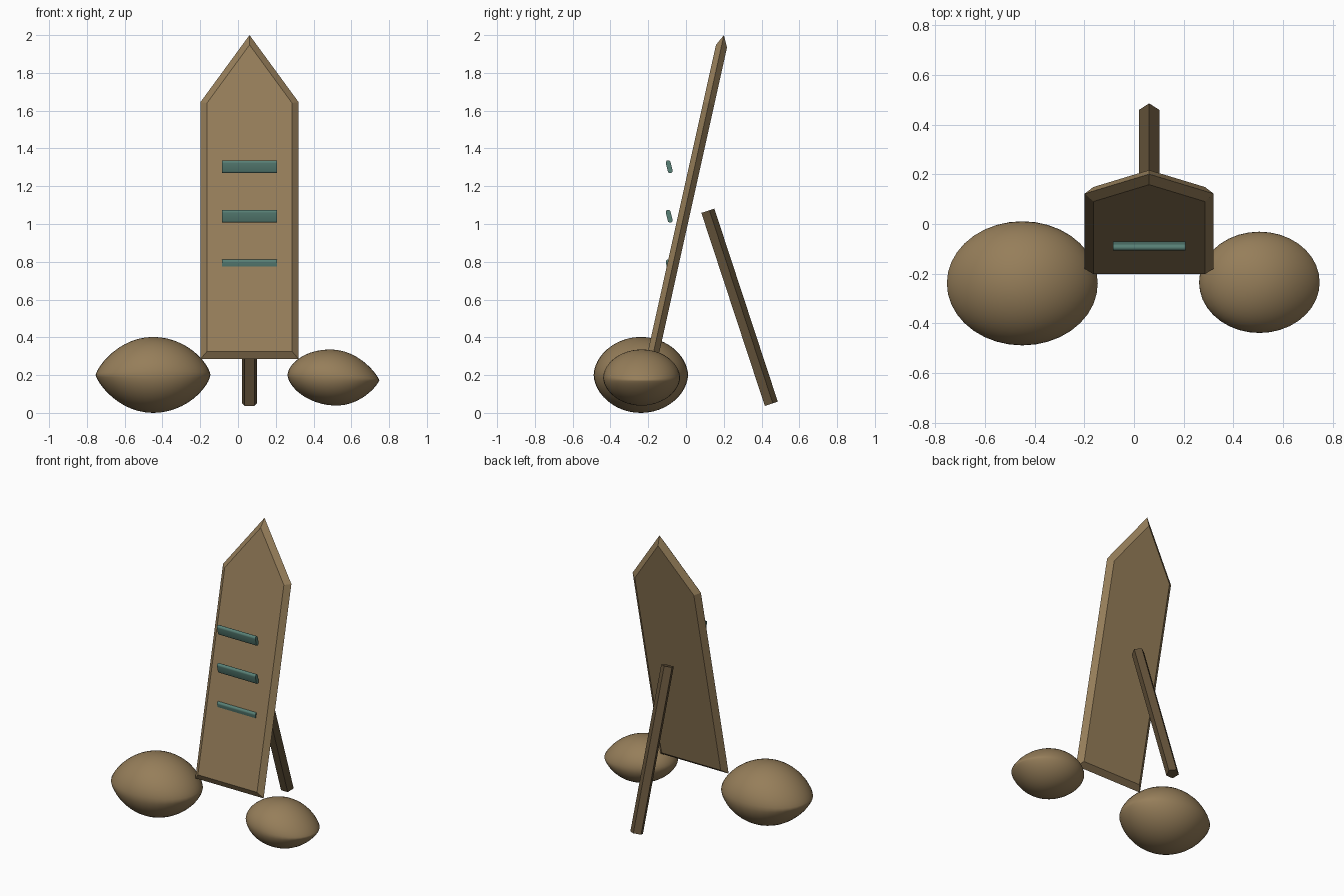
import bpy, bmesh
from math import sin, cos, pi, atan2, copysign
from mathutils import Vector

cube = bpy.data.objects.get("Cube")
if cube:
    bpy.data.objects.remove(cube, do_unlink=True)


def material(name, rgb):
    m = bpy.data.materials.new(name)
    m.use_nodes = True
    m.diffuse_color = (*rgb, 1)
    m.node_tree.nodes["Principled BSDF"].inputs["Base Color"].default_value = (*rgb, 1)
    return m


TAN = material("tan", (0.305, 0.209, 0.102))
BROWN = material("dark brown", (0.125, 0.085, 0.042))
TEAL = material("teal", (0.098, 0.216, 0.181))
MID = 0.061  # shared centre line of board, rungs and prop


def finish(bm, name, mat, smooth=None):
    bmesh.ops.recalc_face_normals(bm, faces=bm.faces)
    mesh = bpy.data.meshes.new(name)
    bm.to_mesh(mesh)
    bm.free()
    mesh.materials.append(mat)
    ob = bpy.data.objects.new(name, mesh)
    bpy.context.collection.objects.link(ob)
    if smooth:
        bpy.ops.object.select_all(action='DESELECT')
        ob.select_set(True)
        bpy.context.view_layer.objects.active = ob
        bpy.ops.object.shade_smooth_by_angle(angle=smooth)
    return ob


def loft(name, rings, mat, smooth=None):
    """Skin a row of equal loops and cap both ends."""
    bm = bmesh.new()
    loops = [[bm.verts.new(p) for p in ring] for ring in rings]
    n = len(loops[0])
    for a, b in zip(loops, loops[1:]):
        for i in range(n):
            j = (i + 1) % n
            bm.faces.new((a[i], a[j], b[j], b[i]))
    bm.faces.new(loops[0])
    bm.faces.new(loops[-1])
    return finish(bm, name, mat, smooth)


# Leaning pointed board, bevelled to a ridge all the way round
lean, half = 0.2185, 0.03
up = Vector((0, sin(lean), cos(lean)))
front = Vector((0, -cos(lean), sin(lean)))
foot = Vector((MID, -0.18, 0.285))


def board_loop(w, base, shoulder, tip, depth):
    flat = [(-w, base), (w, base), (w, shoulder), (0, tip), (-w, shoulder)]
    return [foot + Vector((x, 0, 0)) + up * u + front * depth for x, u in flat]


ridge = (0.26, 0, 1.393, 1.757)
inset = (0.225, 0.035, 1.382, 1.697)
loft("board", [board_loop(*inset, half), board_loop(*ridge, 0),
               board_loop(*inset, -half)], TAN)

# Five-sided prop behind the board, one edge facing back
top, bottom = Vector((MID, 0.112, 1.069)), Vector((MID, 0.448, 0.047))
axis = (bottom - top).normalized()
side = Vector((1, 0, 0))
back = side.cross(axis)
if back.y < 0:
    back.negate()
rays = [back * cos(a) * 0.04 + side * sin(a) * 0.043
        for a in (2 * pi * k / 5 for k in range(5))]
loft("prop", [[end + r for r in rays] for end in (top, bottom)], BROWN)

# Three slot-shaped rungs in front of the board
slant = Vector((0, -0.25, 1)).normalized()
across = Vector((0, 1, 0.25)).normalized()
for k, z in enumerate((1.303, 1.041, 0.778)):
    outline = []
    for s in (1, -1):
        for i in range(9):
            a = pi * i / 8
            outline.append(s * (slant * (0.022 + 0.013 * sin(a)) + across * 0.013 * cos(a)))
    centre = Vector((MID, -0.089, z))
    loft(f"rung_{k + 1}", [[centre + Vector((x, 0, 0)) + p for p in outline]
                           for x in (-0.146, 0.146)], TEAL, pi / 4)


# Flattened rocks, pinched toward the rim along x
def rock(name, centre, size, pinch, lopsided, tilt):
    bm = bmesh.new()
    bmesh.ops.create_uvsphere(bm, u_segments=36, v_segments=24, radius=1)
    for v in bm.verts:
        c = cos(atan2(v.co.y, v.co.x))
        q = 1.1 + pinch * c * c + lopsided * c
        z = copysign(abs(v.co.z) ** q, v.co.z)
        v.co = Vector(centre) + Vector((v.co.x * size[0], v.co.y * size[1],
                                        z * size[2] + tilt * v.co.x))
    finish(bm, name, TAN, pi / 3)


rock("right_rock", (-0.45, -0.239, 0.201), (0.304, 0.25, 0.201), 0.35, -0.08, 0)
rock("left_rock", (0.505, -0.235, 0.187), (0.243, 0.204, 0.148), 0.3, 0.22, -0.014)
